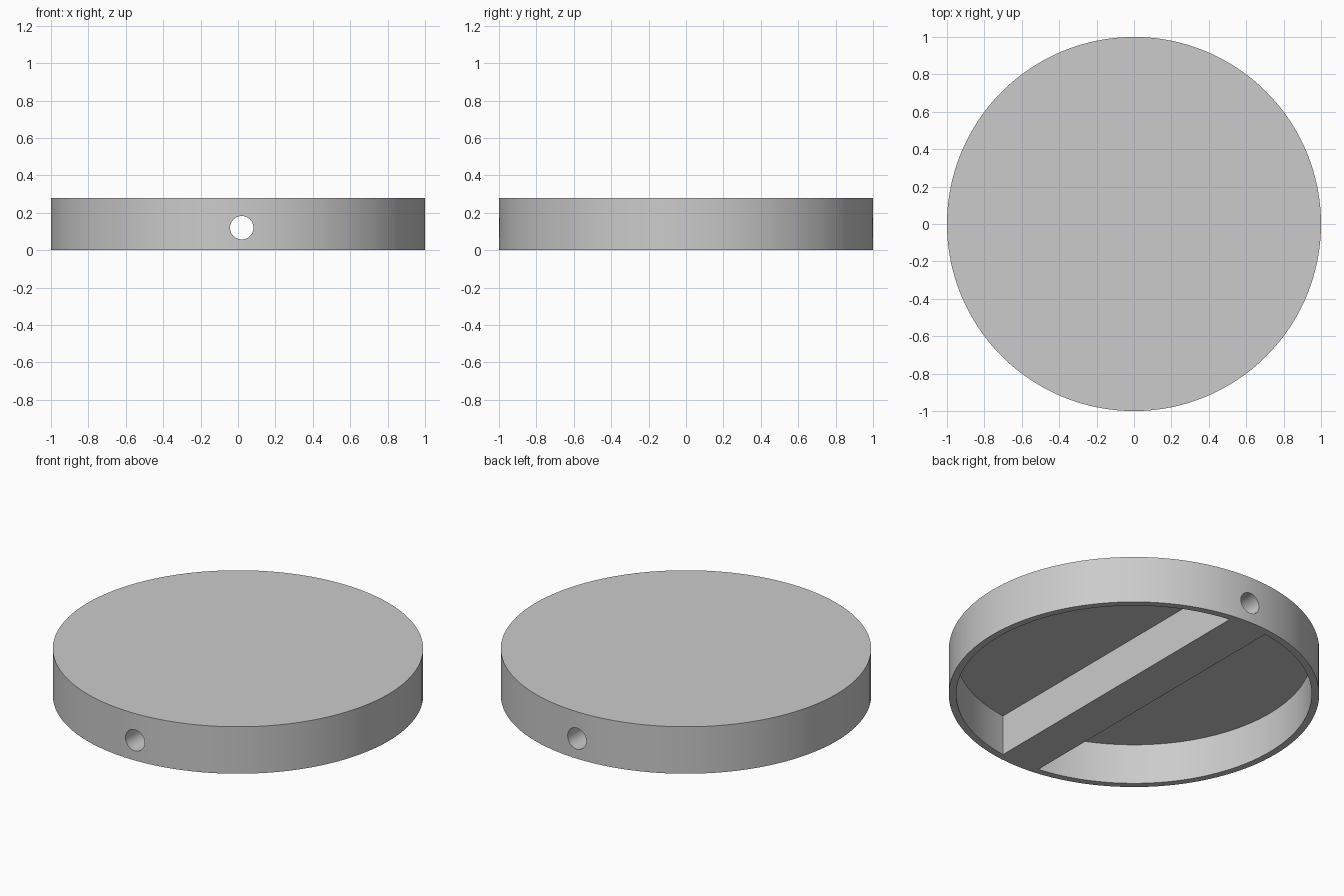
import bpy, math

cube = bpy.data.objects.get("Cube")
if cube:
    bpy.data.objects.remove(cube, do_unlink=True)

RADIUS, HEIGHT = 1.0, 0.28
WALL = 0.04
BAR_WIDTH = 0.25
CEILING = HEIGHT - WALL

grey = bpy.data.materials.new("plain grey")
grey.use_nodes = True
colour = (0.6, 0.6, 0.6, 1)
grey.diffuse_color = colour
grey.node_tree.nodes["Principled BSDF"].inputs["Base Color"].default_value = colour


def cylinder(name, radius, z0, z1, sides=128):
    bpy.ops.mesh.primitive_cylinder_add(vertices=sides, radius=radius, depth=z1 - z0,
                                        location=(0, 0, (z0 + z1) / 2))
    obj = bpy.context.object
    obj.name = name
    obj.data.materials.append(grey)
    return obj


def cut(target, cutter):
    """Subtract cutter from target and discard the cutter."""
    cutter.hide_render = True
    mod = target.modifiers.new("cut", 'BOOLEAN')
    mod.operation, mod.solver, mod.object = 'DIFFERENCE', 'EXACT', cutter
    bpy.context.view_layer.objects.active = target
    bpy.ops.object.modifier_apply(modifier=mod.name)
    bpy.data.objects.remove(cutter, do_unlink=True)


# Round cap body
cap = cylinder("round_cap", RADIUS, 0, HEIGHT)

# Hollow underside, leaving a bar across the middle
cavity = cylinder("cavity_cutter", RADIUS - WALL, -0.1, CEILING)
bpy.ops.mesh.primitive_cube_add(size=1)
bar = bpy.context.object
bar.scale = (BAR_WIDTH, 3, 2)
cut(cavity, bar)
cut(cap, cavity)

# Hole running the length of the bar, slightly off centre
hole = cylinder("hole_cutter", 0.0625, -1.5, 1.5, 48)
hole.rotation_euler.x = math.pi / 2
hole.location = (0.02, 0, CEILING / 2)
cut(cap, hole)

# Shading
bpy.ops.object.select_all(action='DESELECT')
cap.select_set(True)
bpy.context.view_layer.objects.active = cap
bpy.ops.object.shade_smooth_by_angle(angle=math.radians(30))
